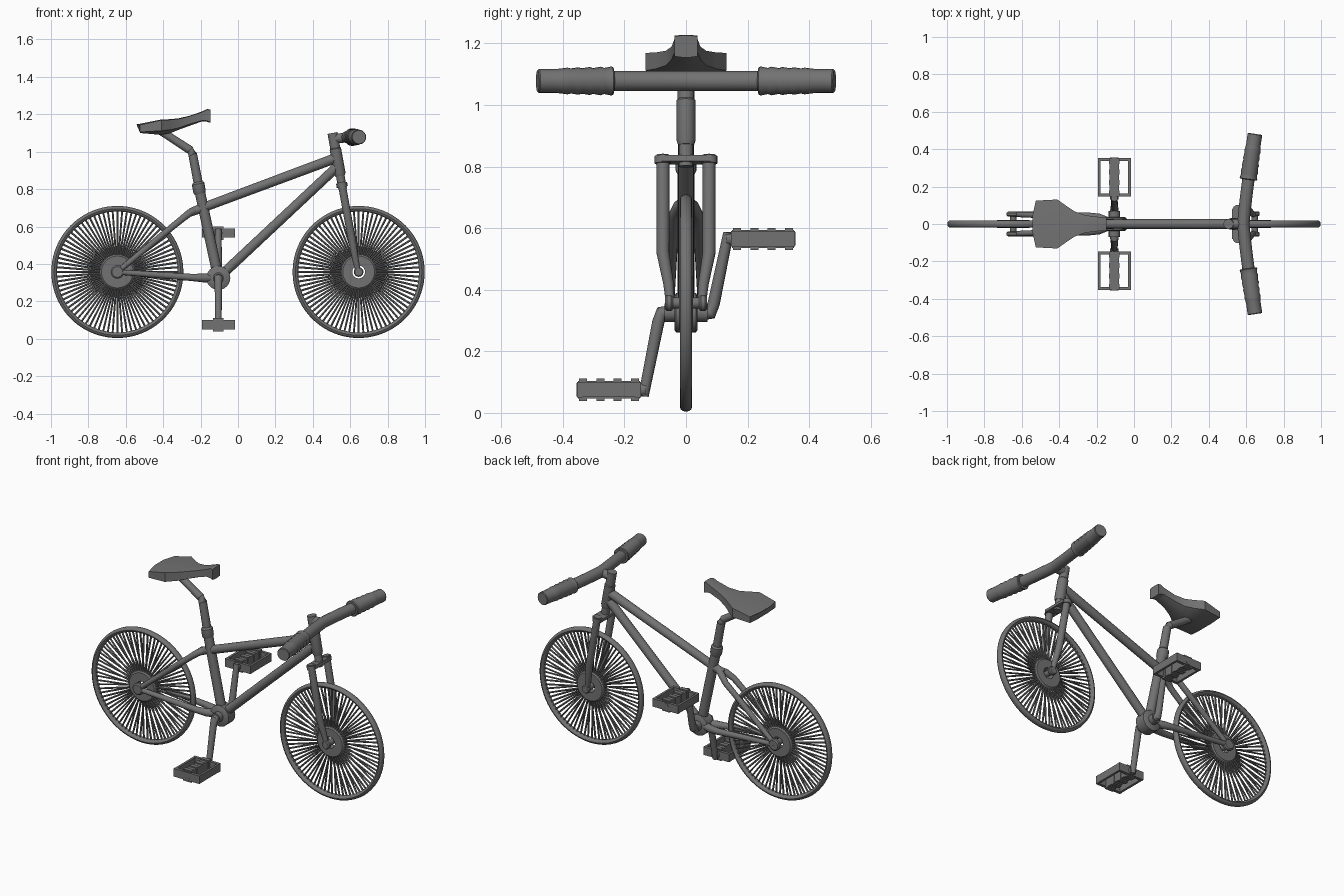
import bpy, bmesh, math
from mathutils import Vector, Matrix

if "Cube" in bpy.data.objects:
    bpy.data.objects.remove(bpy.data.objects["Cube"])

dark = bpy.data.materials.new("dark_grey")
dark.diffuse_color = (0.17, 0.17, 0.17, 1)
dark.use_nodes = True
dark.node_tree.nodes["Principled BSDF"].inputs["Base Color"].default_value = dark.diffuse_color

def finish(name, bm, angle=35):
    bmesh.ops.recalc_face_normals(bm, faces=bm.faces)
    me = bpy.data.meshes.new(name)
    bm.to_mesh(me)
    bm.free()
    for p in me.polygons:
        p.use_smooth = True
    me.set_sharp_from_angle(angle=math.radians(angle))
    me.materials.append(dark)
    ob = bpy.data.objects.new(name, me)
    bpy.context.collection.objects.link(ob)
    return ob

def add_tube(bm, pts, radii, n=16):
    """Capped tube along a path with a radius per point."""
    pts = [Vector(p) for p in pts]
    if not isinstance(radii, (list, tuple)):
        radii = [radii] * len(pts)
    rings = []
    for i, p in enumerate(pts):
        a = (p - pts[i - 1]).normalized() if i else Vector()
        b = (pts[i + 1] - p).normalized() if i < len(pts) - 1 else Vector()
        t = (a + b).normalized()
        u = t.cross(Vector((0.9, 0.1, 0) if abs(t.x) < 0.7 else (0, 1, 0))).normalized()
        if i and u.dot(last) < 0:
            u = -u
        last = u
        v = t.cross(u)
        rings.append([bm.verts.new(p + radii[i] * (u * math.cos(k * math.tau / n) + v * math.sin(k * math.tau / n)))
                      for k in range(n)])
    for r0, r1 in zip(rings, rings[1:]):
        for k in range(n):
            bm.faces.new((r0[k], r0[(k + 1) % n], r1[(k + 1) % n], r1[k]))
    bm.faces.new(rings[0])
    bm.faces.new(rings[-1])

def tube(name, pts, radii, n=16):
    bm = bmesh.new()
    add_tube(bm, pts, radii, n)
    return finish(name, bm)

def add_box(bm, c, s, tilt=0):
    m = Matrix.Translation(c) @ Matrix.Rotation(tilt, 4, 'Y') @ Matrix.Diagonal((*s, 1))
    bmesh.ops.create_cube(bm, size=1, matrix=m)

def ring(name, x, z, profile, n=64):
    """Closed (radius, y) profile revolved around a wheel axle."""
    bm = bmesh.new()
    loops = []
    for k in range(n):
        a = k * math.tau / n
        loops.append([bm.verts.new((x + r * math.cos(a), y, z + r * math.sin(a))) for r, y in profile])
    m = len(profile)
    for k in range(n):
        A, B = loops[k], loops[(k + 1) % n]
        for j in range(m):
            bm.faces.new((A[j], A[(j + 1) % m], B[(j + 1) % m], B[j]))
    return finish(name, bm)

# Wheels: tyre, hub, spokes, axle with end caps
ZW, XW = 0.357, 0.645
for side, x, cap_r, cap_y in (("rear", -XW, 0.036, 0.066), ("front", XW, 0.026, 0.068)):
    tyre = [(0.338 + 0.015 * math.cos(a * math.tau / 12), 0.02 * math.sin(a * math.tau / 12)) for a in range(12)]
    ring(side + "_tyre", x, ZW, tyre, 80)
    ring(side + "_hub", x, ZW, [(0.034, -0.022), (0.085, -0.022), (0.095, -0.014),
                                (0.095, 0.014), (0.085, 0.022), (0.034, 0.022)])
    bm = bmesh.new()
    add_tube(bm, [(x, -cap_y, ZW), (x, cap_y, ZW)], 0.018)
    for s in (-1, 1):
        add_tube(bm, [(x, s * (cap_y - d), ZW) for d in (0.026, 0.020, 0.006, 0)],
                 [cap_r * f for f in (0.8, 1, 1, 0.8)])
    finish(side + "_axle", bm)
    bm = bmesh.new()
    for k in range(80):
        a = k * math.tau / 80
        d = Vector((math.cos(a), 0, math.sin(a)))
        c = Vector((x, 0, ZW))
        y = 0.012 if k % 2 else -0.012
        add_tube(bm, [c + d * 0.08 + Vector((0, y, 0)), c + d * 0.33], 0.0055, 6)
    finish(side + "_spokes", bm)

# Frame tubes
BB = Vector((-0.105, 0, 0.325))
tube("top_tube", [(0.52, 0, 0.965), (-0.19, 0, 0.70), (-0.255, 0, 0.675)], [0.027, 0.025, 0.022])
tube("down_tube", [(0.525, 0, 0.915), BB], 0.026)
tube("seat_tube", [BB, (-0.207, 0, 0.80)], 0.028)
tube("seat_clamp", [(-0.203, 0, 0.775), (-0.206, 0, 0.787), (-0.213, 0, 0.828), (-0.215, 0, 0.838)],
     [0.028, 0.034, 0.034, 0.026])
tube("seat_post", [(-0.205, 0, 0.79), (-0.242, 0, 0.985), (-0.258, 0, 1.01), (-0.42, 0, 1.115)],
     [0.025, 0.024, 0.023, 0.021])
for s, label in ((-1, "right"), (1, "left")):
    tube(label + "_seat_stay", [(-0.225, 0, 0.688), (-0.26, s * 0.022, 0.672), (-0.30, s * 0.04, 0.64),
                                (-0.38, s * 0.042, 0.575), (-XW, s * 0.052, ZW)],
         [0.02, 0.02, 0.018, 0.017, 0.014], 12)
    tube(label + "_chain_stay", [BB, (-0.19, s * 0.033, 0.325), (-0.25, s * 0.043, 0.328), (-XW, s * 0.053, ZW)],
         [0.023, 0.023, 0.019, 0.014], 12)

# Head tube and fork, on the steering axis
def steer(z, y=0):
    return Vector((0.505 + (1.10 - z) * 0.182, y, z))
tube("head_tube", [steer(1.10), steer(1.02), steer(1.015), steer(0.885), steer(0.87)],
     [0.027, 0.027, 0.031, 0.031, 0.026])
tube("steerer", [steer(0.88), steer(0.80)], 0.023)
bm = bmesh.new()
add_box(bm, steer(0.822), (0.06, 0.16, 0.02), -0.18)
for s in (-1, 1):
    add_tube(bm, [steer(0.834, s * 0.075), steer(0.810, s * 0.075)], 0.027)
finish("fork_crown", bm)
for s, label in ((-1, "right"), (1, "left")):
    tube(label + "_fork_leg", [steer(0.838, s * 0.075), steer(0.52, s * 0.075), steer(0.42, s * 0.057),
                               (XW, s * 0.05, ZW - 0.01)], [0.021, 0.021, 0.017, 0.014])

# Stem, handlebar and ribbed grips
ZH = 1.078
def bar(y):
    return Vector((0.585 + 0.062 * (abs(y) / 0.48) ** 1.2, y, ZH))
tube("stem", [(0.505, 0, 1.069), (0.60, 0, 1.077)], 0.026)
tube("handlebar", [bar(-0.45 + 0.9 * i / 20) for i in range(21)], 0.033, 20)
for s, label in ((-1, "right"), (1, "left")):
    ys, rs = [0.237], [0.044]
    for i in range(5):
        ys += [0.241 + 0.036 * i, 0.266 + 0.036 * i]
        rs += [0.0475 - 0.001 * i, 0.0425 - 0.0006 * i]
    ys += [0.421, 0.478, 0.482]
    rs += [0.039, 0.039, 0.036]
    tube(label + "_grip", [bar(s * y) for y in ys], rs, 20)

# Saddle lofted from cross-sections: x, half width, top, edge bottom, middle bottom
bm = bmesh.new()
secs = [(-0.525, 0.125, 1.146, 1.105, 1.10), (-0.41, 0.131, 1.172, 1.112, 1.09),
        (-0.36, 0.096, 1.174, 1.118, 1.10), (-0.315, 0.066, 1.179, 1.128, 1.118),
        (-0.26, 0.047, 1.192, 1.148, 1.138), (-0.19, 0.038, 1.216, 1.168, 1.163),
        (-0.165, 0.037, 1.228, 1.165, 1.16), (-0.148, 0.037, 1.226, 1.158, 1.155)]
loft = []
for i, (x, w, t, e, b) in enumerate(secs):
    back = 0.018 if i == 0 else 0
    loft.append([bm.verts.new(v) for v in (
        (x, -w, t - 0.003), (x - back, -w * 0.35, t), (x - back, w * 0.35, t), (x, w, t - 0.003),
        (x, w, e), (x, w * 0.4, b), (x, -w * 0.4, b), (x, -w, e))])
for A, B in zip(loft, loft[1:]):
    for k in range(8):
        bm.faces.new((A[k], A[(k + 1) % 8], B[(k + 1) % 8], B[k]))
bm.faces.new(loft[0])
bm.faces.new(loft[-1])
finish("saddle", bm, 25)

# Bottom bracket, cranks and pedals
tube("bottom_bracket", [BB + Vector((0, y, 0)) for y in (-0.038, -0.032, 0.032, 0.038)],
     [0.055, 0.064, 0.064, 0.055], 24)
tube("crank_spindle", [BB + Vector((0, -0.07, 0)), BB + Vector((0, 0.07, 0))], 0.03)
for s, label, zp in ((-1, "right", 0.075), (1, "left", 0.565)):
    tube(label + "_crank", [BB + Vector((0, s * 0.055, 0)), (BB.x, s * 0.08, BB.z),
                            (BB.x, s * 0.09, BB.z + s * 0.03), (BB.x, s * 0.138, zp + s * 0.02)],
         [0.024, 0.022, 0.02, 0.017], 12)
    bm = bmesh.new()
    yc = s * 0.25
    add_tube(bm, [(BB.x, s * 0.13, zp), (BB.x, s * 0.355, zp)], 0.022)
    for e in (-1, 1):
        add_box(bm, (BB.x + e * 0.081, yc, zp), (0.014, 0.20, 0.048))
        add_box(bm, (BB.x, yc + e * 0.095, zp), (0.176, 0.018, 0.05))
    for i in range(4):
        add_box(bm, (BB.x, yc + (i - 1.5) * 0.056, zp), (0.055, 0.026, 0.072))
    add_box(bm, (BB.x, yc, zp), (0.05, 0.2, 0.058))
    finish(label + "_pedal", bm)
